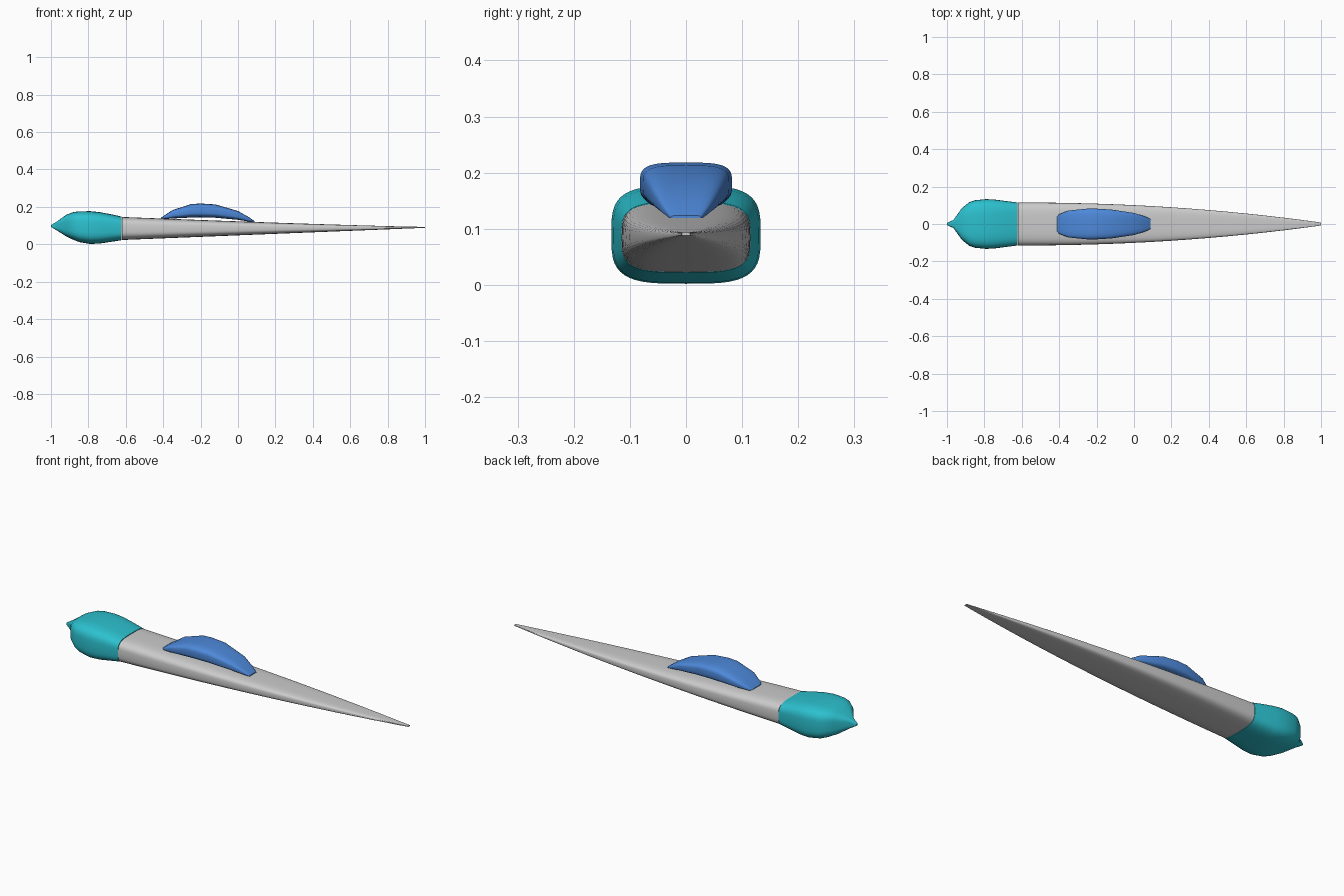
import bpy, bmesh, math

if "Cube" in bpy.data.objects:
    bpy.data.objects.remove(bpy.data.objects["Cube"])


def material(name, rgb):
    m = bpy.data.materials.new(name)
    m.diffuse_color = (*rgb, 1.0)
    m.use_nodes = True
    m.node_tree.nodes["Principled BSDF"].inputs["Base Color"].default_value = m.diffuse_color
    return m


def ring(x, half_w, z_low, z_high, power, count):
    """Rounded-rectangle (superellipse) section across x."""
    zc, half_h = (z_low + z_high) / 2, (z_high - z_low) / 2
    pts = []
    for i in range(count):
        a = 2 * math.pi * i / count
        c, s = math.cos(a), math.sin(a)
        pts.append((x,
                    half_w * math.copysign(abs(c) ** (2 / power), c),
                    zc + half_h * math.copysign(abs(s) ** (2 / power), s)))
    return pts


def loft(name, sections, mat, power=3.6, count=48):
    """Skin sections (x, half width, bottom z, top z) and close the ends."""
    bm = bmesh.new()
    rings = [[bm.verts.new(p) for p in ring(*s, power, count)] for s in sections]
    for a, b in zip(rings, rings[1:]):
        for i in range(count):
            j = (i + 1) % count
            bm.faces.new((a[i], a[j], b[j], b[i]))
    bm.faces.new(rings[0])
    bm.faces.new(rings[-1])
    bmesh.ops.recalc_face_normals(bm, faces=bm.faces)
    mesh = bpy.data.meshes.new(name)
    bm.to_mesh(mesh)
    bm.free()
    obj = bpy.data.objects.new(name, mesh)
    bpy.context.collection.objects.link(obj)
    mesh.materials.append(mat)
    bpy.ops.object.select_all(action='DESELECT')
    obj.select_set(True)
    bpy.context.view_layer.objects.active = obj
    bpy.ops.object.shade_smooth_by_angle(angle=math.radians(45))
    return obj


grey = material("light_grey", (0.60, 0.60, 0.60))
teal = material("teal", (0.025, 0.53, 0.62))
blue = material("blue", (0.075, 0.25, 0.70))

# Long tapering body
body = []
for i in range(17):
    t = i / 16
    x = -0.62 + 1.62 * t
    half_w = 0.008 + 0.107 * (1 - t ** 2.1)
    z_high = 0.093 + 0.053 * (1 - t) ** 1.2
    z_low = 0.023 + 0.065 * t ** 1.0
    body.append((x, half_w, z_low, z_high))
loft("body", body, grey)

# Bulbous nose cap
loft("nose", [
    (-1.00, 0.005, 0.093, 0.103),
    (-0.965, 0.022, 0.072, 0.124),
    (-0.92, 0.085, 0.043, 0.157),
    (-0.88, 0.117, 0.024, 0.172),
    (-0.85, 0.127, 0.012, 0.176),
    (-0.79, 0.133, 0.002, 0.177),
    (-0.74, 0.130, 0.004, 0.172),
    (-0.68, 0.122, 0.013, 0.161),
    (-0.622, 0.115, 0.022, 0.148),
], teal)

# Raised canopy resting on the body at its two ends
loft("canopy", [
    (-0.413, 0.038, 0.133, 0.141),
    (-0.40, 0.052, 0.134, 0.150),
    (-0.35, 0.072, 0.138, 0.183),
    (-0.25, 0.082, 0.143, 0.215),
    (-0.20, 0.082, 0.144, 0.218),
    (-0.12, 0.077, 0.142, 0.213),
    (0.00, 0.059, 0.131, 0.178),
    (0.06, 0.040, 0.121, 0.144),
    (0.088, 0.027, 0.115, 0.124),
], blue)
